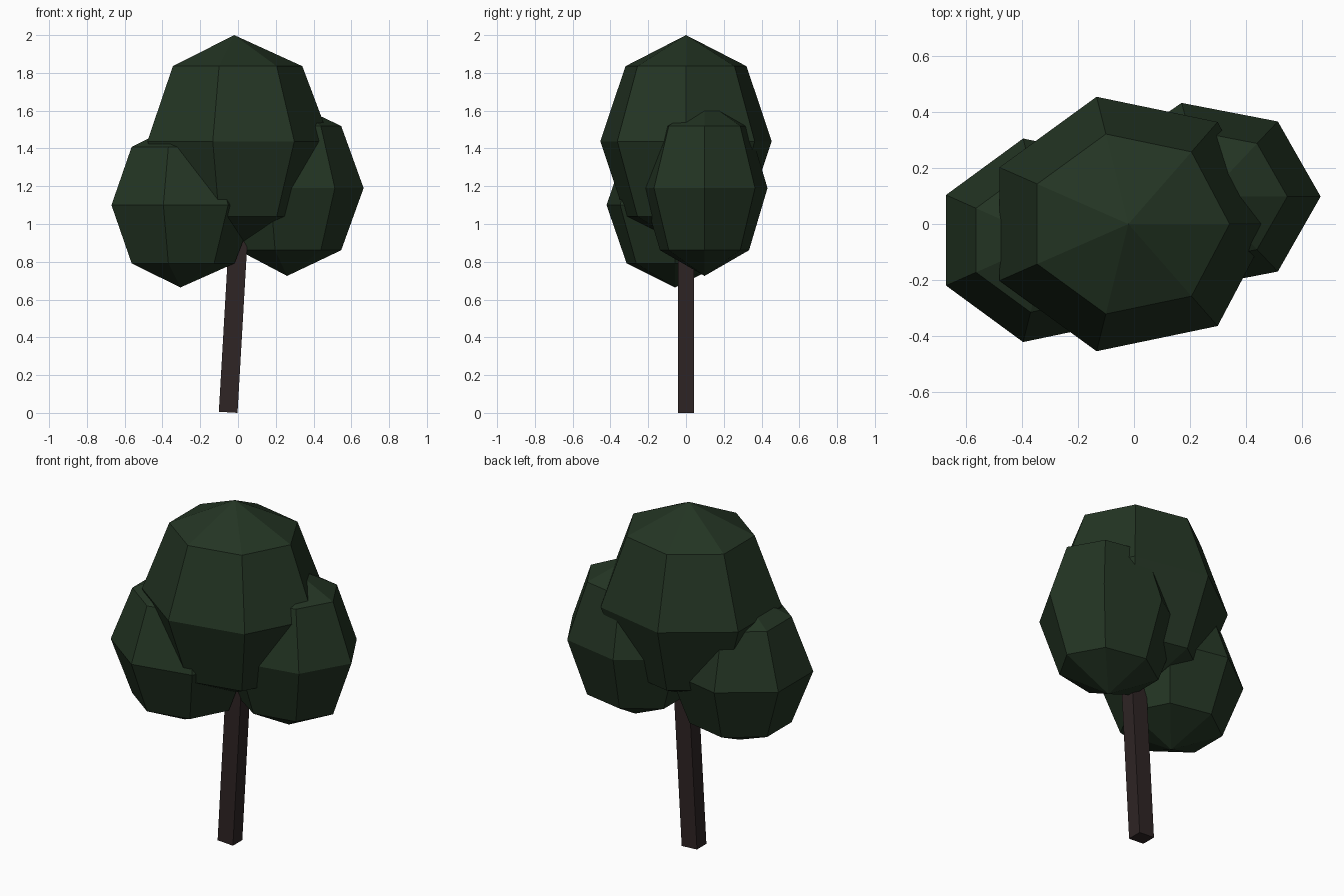
import bpy, bmesh
from math import sin, cos, pi, radians
from mathutils import Matrix

cube = bpy.data.objects.get("Cube")
if cube:
    bpy.data.objects.remove(cube, do_unlink=True)


def material(name, colour):
    mat = bpy.data.materials.new(name)
    mat.use_nodes = True
    mat.diffuse_color = (*colour, 1)
    mat.node_tree.nodes["Principled BSDF"].inputs["Base Color"].default_value = (*colour, 1)
    return mat


leaf_green = material("leaf green", (0.017, 0.035, 0.017))
bark_brown = material("bark brown", (0.028, 0.018, 0.018))


def finish(name, bm, mat):
    bmesh.ops.recalc_face_normals(bm, faces=bm.faces)
    mesh = bpy.data.meshes.new(name)
    bm.to_mesh(mesh)
    bm.free()
    mesh.materials.append(mat)
    obj = bpy.data.objects.new(name, mesh)
    bpy.context.collection.objects.link(obj)
    return obj


def foliage(name, centre, radii):
    """Seven-sided, four-banded ball, stretched to the given radii."""
    bm = bmesh.new()
    arc = [bm.verts.new((sin(i * pi / 4), 0, cos(i * pi / 4))) for i in range(5)]
    edges = [bm.edges.new(pair) for pair in zip(arc, arc[1:])]
    bmesh.ops.spin(bm, geom=arc + edges, cent=(0, 0, 0), axis=(0, 0, 1),
                   angle=2 * pi, steps=7)
    bmesh.ops.remove_doubles(bm, verts=bm.verts, dist=0.001)
    obj = finish(name, bm, leaf_green)
    obj.location = centre
    obj.scale = radii


# Leaf masses
foliage("top_foliage", (-0.02, 0, 1.438), (0.51, 0.465, 0.562))
foliage("right_foliage", (-0.305, -0.058, 1.10), (0.405, 0.372, 0.436))
foliage("left_foliage", (0.26, 0.098, 1.19), (0.405, 0.342, 0.465))

# Leaning square trunk, its base at the object's origin
bm = bmesh.new()
bmesh.ops.create_cube(bm, size=1, matrix=Matrix.Translation((0, 0, 0.5)))
trunk = finish("trunk", bm, bark_brown)
trunk.scale = (0.099, 0.087, 1.2)
trunk.rotation_euler.y = radians(3.3)
trunk.location = (-0.052, 0, 0.003)
